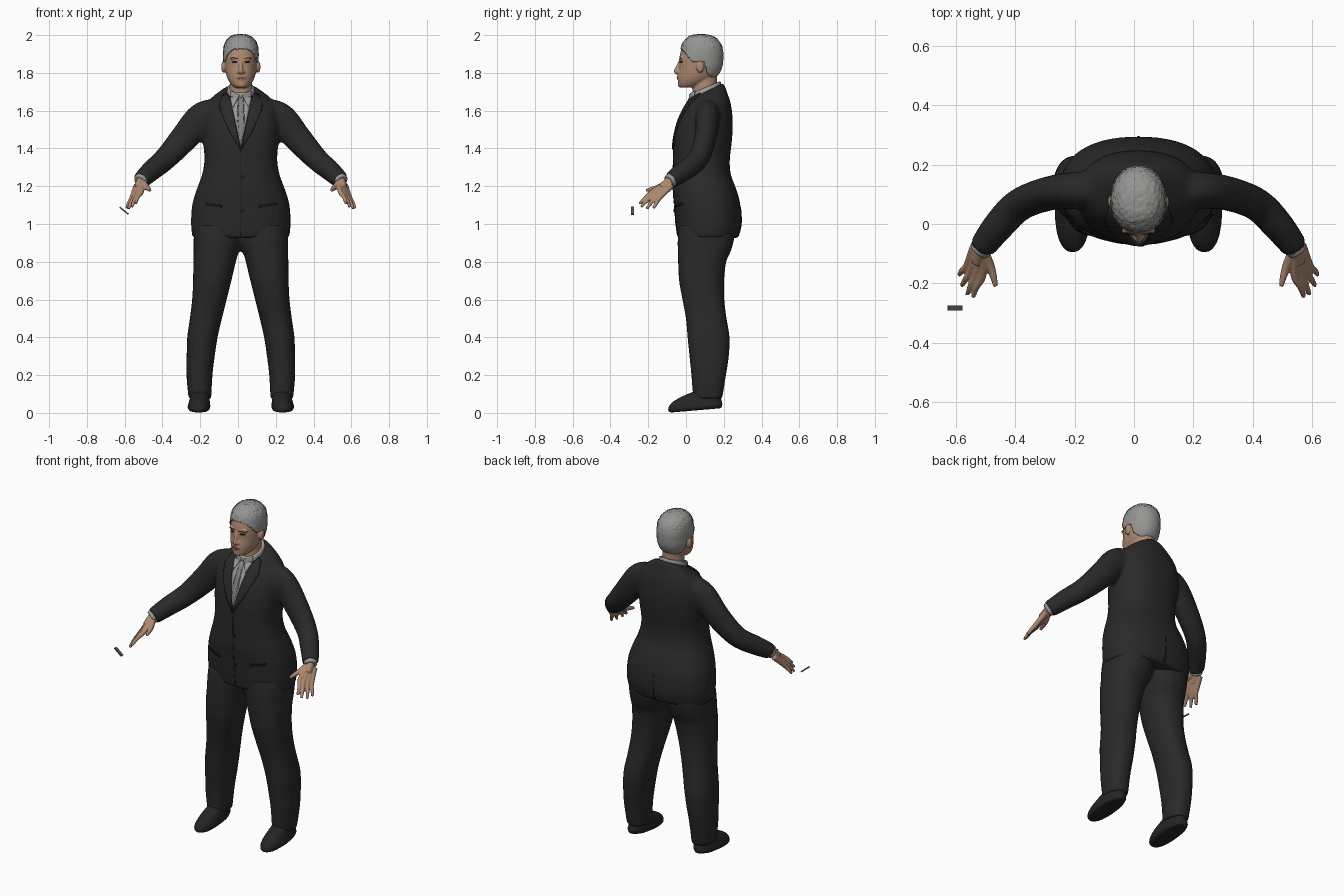
import bpy, bmesh, math, random
from mathutils import Vector, Matrix
from mathutils.bvhtree import BVHTree

random.seed(4)
CX = 0.015  # body centre line
if "Cube" in bpy.data.objects:
    bpy.data.objects.remove(bpy.data.objects["Cube"])


def material(name, r, g, b):
    m = bpy.data.materials.new(name)
    m.use_nodes = True
    m.diffuse_color = (r, g, b, 1)
    node = m.node_tree.nodes["Principled BSDF"]
    node.inputs["Base Color"].default_value = (r, g, b, 1)
    node.inputs["Roughness"].default_value = 0.8
    return m


SUIT = material("charcoal cloth", .022, .022, .022)
SHOE = material("dark leather", .018, .018, .018)
SKIN = material("skin", .42, .25, .165)
HAIR = material("grey hair", .3, .3, .29)
SHIRT = material("grey shirt", .32, .32, .31)
TIE = material("grey tie", .22, .22, .215)
DARK = material("dark trim", .01, .01, .01)
BROW = material("brown brow", .06, .035, .025)
LIPS = material("lips", .25, .11, .08)
METAL = material("grey plate", .1, .1, .1)


def spline(pts, steps=5):
    """Smooth the key sections with a Catmull-Rom curve."""
    out = []
    for i in range(len(pts) - 1):
        a, b, c, d = (pts[max(0, min(len(pts) - 1, i + k))] for k in (-1, 0, 1, 2))
        for j in range(steps):
            t = j / steps
            out.append([.5 * (2 * q + (r - p) * t + (2 * p - 5 * q + 4 * r - s) * t * t
                              + (3 * q - p - 3 * r + s) * t ** 3)
                        for p, q, r, s in zip(a, b, c, d)])
    return out + [list(pts[-1])]


def skin_rings(bm, rings):
    loops = [[bm.verts.new(p) for p in ring] for ring in rings]
    n = len(loops[0])
    faces = [bm.faces.new((a[i], a[(i + 1) % n], b[(i + 1) % n], b[i]))
             for a, b in zip(loops, loops[1:]) for i in range(n)]
    faces += [bm.faces.new(loops[0][::-1]), bm.faces.new(loops[-1])]
    bmesh.ops.recalc_face_normals(bm, faces=faces)


def loft(bm, keys, power=2.3, n=32):
    """Stack rounded sections: z, centre x, half width, front y, back y, tilt."""
    rings = []
    for z, xc, w, y0, y1, tilt in spline(keys):
        ring = []
        for i in range(n):
            c, s = math.cos(math.tau * i / n), math.sin(math.tau * i / n)
            dx = w * math.copysign(abs(c) ** (2 / power), c)
            dy = (y1 - y0) / 2 * math.copysign(abs(s) ** (2 / power), s)
            ring.append((CX + xc + dx, (y0 + y1) / 2 + dy, z + tilt * dy))
        rings.append(ring)
    skin_rings(bm, rings)


def tube(bm, keys, side=1, ref=(0, 1, 0), n=16):
    """Sweep an oval along a path: x, y, z, radius along ref, other radius."""
    pts = spline(keys)
    pos = [Vector((CX + side * p[0], p[1], p[2])) for p in pts]
    rings = []
    for i, p in enumerate(pts):
        t = (pos[min(i + 1, len(pos) - 1)] - pos[max(i - 1, 0)]).normalized()
        a = Vector(ref)
        a = (a - t * a.dot(t)).normalized()
        b = t.cross(a)
        rings.append([pos[i] + a * p[3] * math.cos(math.tau * k / n)
                      + b * p[4] * math.sin(math.tau * k / n) for k in range(n)])
    skin_rings(bm, rings)


def ball(bm, x, y, z, sx, sy, sz):
    m = Matrix.Translation((CX + x, y, z)) @ Matrix.Diagonal((sx, sy, sz, 1))
    bmesh.ops.create_uvsphere(bm, u_segments=20, v_segments=12, radius=1, matrix=m)


def finish(bm, name, mat, voxel=0, smooth=0):
    """Turn the overlapping volumes into one continuous smooth surface."""
    mesh = bpy.data.meshes.new(name)
    bm.to_mesh(mesh)
    bm.free()
    ob = bpy.data.objects.new(name, mesh)
    bpy.context.collection.objects.link(ob)
    if voxel:
        m = ob.modifiers.new("merge", 'REMESH')
        m.mode, m.voxel_size = 'VOXEL', voxel
        if smooth:
            m = ob.modifiers.new("relax", 'SMOOTH')
            m.factor, m.iterations = .5, smooth
        dg = bpy.context.evaluated_depsgraph_get()
        ob.data = bpy.data.meshes.new_from_object(ob.evaluated_get(dg))
        ob.modifiers.clear()
    ob.data.materials.clear()
    ob.data.materials.append(mat)
    ob.data.shade_smooth()
    return ob


def tree(ob):
    bm = bmesh.new()
    bm.from_mesh(ob.data)
    return BVHTree.FromBMesh(bm)


def patch(name, outline, mat, targets, lift=.003, back=False):
    """Lay a thin plate with an x, z outline on the surface beneath it."""
    bm = bmesh.new()
    face = bm.faces.new([bm.verts.new((CX + x, 0, z)) for x, z in outline])
    bmesh.ops.triangulate(bm, faces=[face])
    bmesh.ops.subdivide_edges(bm, edges=bm.edges[:], cuts=6, use_grid_fill=True)
    d = Vector((0, -1 if back else 1, 0))
    for v in bm.verts:
        start = v.co - d
        hits = [h for h in (t.ray_cast(start, d) for t in targets) if h[0]]
        hit = min(hits, key=lambda h: h[3]) if hits else targets[0].find_nearest(v.co)
        v.co = hit[0] + hit[1] * lift
    bmesh.ops.recalc_face_normals(bm, faces=bm.faces[:])
    ob = finish(bm, name, mat)
    m = ob.modifiers.new("thickness", 'SOLIDIFY')
    m.thickness, m.offset = lift * 1.8, 0
    return ob


def disc(x, z, rx, rz):
    return [(x + rx * math.cos(math.tau * i / 12), z + rz * math.sin(math.tau * i / 12))
            for i in range(12)]


# Jacket: torso and both sleeves
bm = bmesh.new()
loft(bm, [(.925, 0, .256, -.045, .275, 0), (1.0, 0, .264, -.055, .294, 0), (1.1, 0, .258, -.062, .288, 0),
          (1.18, 0, .235, -.07, .268, 0), (1.26, 0, .206, -.07, .238, 0), (1.34, 0, .193, -.068, .232, 0),
          (1.44, 0, .2, -.064, .243, 0), (1.54, 0, .205, -.042, .248, 0), (1.62, 0, .19, -.012, .238, .1),
          (1.67, 0, .15, .012, .218, .25), (1.705, 0, .09, .026, .2, .48)])
for s in (-1, 1):
    tube(bm, [(.13, .115, 1.6, .06, .068), (.21, .113, 1.56, .063, .082), (.3, .103, 1.455, .058, .075),
              (.4, .065, 1.345, .055, .062), (.47, -.005, 1.285, .053, .056),
              (.528, -.08, 1.232, .044, .047)], s)
jacket = finish(bm, "jacket", SUIT, .011, 6)

# Trousers: two legs meeting at the hips
bm = bmesh.new()
for s in (-1, 1):
    loft(bm, [(z, s * (a + b) / 2, (b - a) / 2, y0, y1, 0) for z, a, b, y0, y1 in (
        (1.0, -.02, .245, -.035, .26), (.92, -.008, .25, -.044, .255), (.85, .012, .25, -.043, .235),
        (.8, .026, .252, -.042, .213), (.7, .05, .253, -.037, .202), (.6, .075, .258, -.019, .203),
        (.5, .1, .27, -.001, .215), (.4, .123, .284, .008, .231), (.3, .138, .287, .018, .227),
        (.2, .15, .288, .028, .212), (.075, .157, .277, .038, .192))])
finish(bm, "trousers", SUIT, .011, 5)

# Shoes
for s, label in ((1, "left"), (-1, "right")):
    bm = bmesh.new()
    loft(bm, [(.013, s * .222, .05, -.086, .186, .085), (.03, s * .222, .06, -.096, .193, .085),
              (.052, s * .22, .057, -.078, .193, 0), (.08, s * .218, .051, -.015, .187, -.1),
              (.115, s * .216, .045, .045, .18, 0)])
    finish(bm, label + "_shoe", SHOE, .007, 2)

# Head, nose, ears and neck
skull = [(1.722, .032, -.03, .05), (1.735, .048, -.04, .08), (1.76, .066, -.043, .13),
         (1.79, .077, -.043, .165), (1.83, .084, -.037, .185), (1.87, .086, -.036, .19),
         (1.91, .086, -.029, .19), (1.95, .077, -.014, .177), (1.98, .052, .015, .145), (1.992, .02, .05, .1)]
bm = bmesh.new()
loft(bm, [(z, 0, w, a, b, 0) for z, w, a, b in skull], 2.1)
loft(bm, [(1.65, 0, .075, .035, .18, .3), (1.72, 0, .06, .035, .165, .2), (1.79, 0, .058, .04, .165, 0)], 2)
tube(bm, [(0, -.03, 1.868, .007, .008), (0, -.04, 1.84, .009, .009), (0, -.053, 1.81, .012, .011),
          (0, -.045, 1.8, .008, .012)])
ball(bm, 0, -.028, 1.738, .026, .016, .016)
ball(bm, 0, -.036, 1.776, .028, .012, .016)
for s in (-1, 1):
    ball(bm, s * .013, -.043, 1.805, .009, .011, .008)
    ball(bm, s * .092, .075, 1.832, .012, .021, .032)
    ball(bm, s * .033, -.022, 1.878, .026, .012, .007)
head = finish(bm, "head", SKIN, .005, 3)

# Cropped hair: a rough shell trimmed along the hairline
bm = bmesh.new()
loft(bm, [(z + max(0, z - 1.9) * .12, 0, w + .008, a - .005, b + .007, 0) for z, w, a, b in skull[2:]], 2.1)
hair = finish(bm, "hair", HAIR, .007, 1)
HAIRLINE = [(-.1, 1.93), (-.02, 1.925), (.03, 1.862), (.1, 1.858), (.112, 1.8), (.14, 1.775), (.3, 1.765)]


def hairline(y):
    for (a, za), (b, zb) in zip(HAIRLINE, HAIRLINE[1:]):
        if y <= b:
            return za + (zb - za) * (y - a) / (b - a)


bm = bmesh.new()
bm.from_mesh(hair.data)
bmesh.ops.delete(bm, geom=[f for f in bm.faces if f.calc_center_median().z
                           < hairline(f.calc_center_median().y)], context='FACES')
bm.normal_update()
for v in bm.verts:
    v.co += v.normal * random.uniform(-.0025, .003) * (1 if v.co.z > 1.93 else .35)
bm.to_mesh(hair.data)
bm.free()
m = hair.modifiers.new("thickness", 'SOLIDIFY')
m.thickness, m.offset = .008, -1

# Shirt collar band
bm = bmesh.new()
loft(bm, [(1.65, 0, .08, .022, .185, .5), (1.69, 0, .076, .022, .188, .48), (1.724, 0, .07, .024, .184, .42)], 2)
collar = finish(bm, "shirt_collar", SHIRT, .006, 1)

# Shirt front, tie, collar points, lapels and pockets
cloth = [tree(jacket), tree(collar)]
patch("shirt_front", [(-.055, 1.66), (0, 1.405), (.055, 1.66)], SHIRT, cloth, .002)
patch("tie", [(-.012, 1.67), (-.009, 1.635), (-.017, 1.52), (0, 1.42), (.017, 1.52), (.009, 1.635),
              (.012, 1.67)], TIE, cloth, .0035)
for s, label in ((1, "left"), (-1, "right")):
    def flip(pts):
        return [(s * x, z) for x, z in pts]
    patch(label + "_collar_point", flip([(.006, 1.682), (.05, 1.7), (.055, 1.66), (.04, 1.615)]),
          SHIRT, cloth, .0045)
    patch(label + "_lapel", flip([(.002, 1.395), (.052, 1.645), (.07, 1.69), (.098, 1.675), (.113, 1.63),
                                  (.095, 1.615), (.105, 1.595), (.062, 1.49)]), SUIT, cloth, .0045)
    patch(label + "_pocket", flip([(.1, 1.1), (.185, 1.112), (.185, 1.1), (.1, 1.088)]), DARK, cloth, .003)
patch("front_opening", [(-.002, 1.4), (.002, 1.4), (.002, .94), (-.002, .94)], DARK, cloth, .001)
patch("back_vent", [(-.001, 1.09), (.001, 1.09), (.007, .935), (-.007, .935)], DARK, cloth, .001, True)
for i, z in enumerate((1.25, 1.07)):
    patch("button_%d" % (i + 1), disc(.008, z, .01, .01), DARK, cloth, .003)

# Painted face
face = [tree(head)]
patch("mouth", [(-.024, 1.774), (-.006, 1.781), (.006, 1.781), (.024, 1.774), (0, 1.767)], LIPS, face, .001)
for s, label in ((1, "left"), (-1, "right")):
    patch(label + "_eye", disc(s * .034, 1.858, .014, .0055), DARK, face, .001)
    patch(label + "_eyebrow", [(s * .014, 1.876), (s * .04, 1.884), (s * .056, 1.876), (s * .04, 1.879),
                               (s * .014, 1.871)], BROW, face, .001)

# Hands with fingers, and shirt cuffs
FINGERS = [((.526, -.175, 1.172), (.545, -.212, 1.142), (.557, -.246, 1.108)),
           ((.545, -.168, 1.16), (.565, -.208, 1.123), (.576, -.237, 1.09)),
           ((.562, -.156, 1.148), (.583, -.187, 1.11), (.595, -.208, 1.08)),
           ((.577, -.14, 1.138), (.595, -.158, 1.108), (.604, -.172, 1.084))]
for s, label in ((1, "left"), (-1, "right")):
    bm = bmesh.new()
    tube(bm, [(.515, -.065, 1.243, .026, .026), (.532, -.09, 1.222, .024, .026),
              (.545, -.125, 1.19, .018, .026)], s, (1, 0, 0))
    for i, (knuckle, middle, tip) in enumerate(FINGERS):
        start = (.522 + .01 * i, -.09 + .005 * i, 1.226 - .007 * i)
        tube(bm, [(*start, .016, .016), (*knuckle, .0135, .0135), (*middle, .0105, .0105),
                  (*tip, .0075, .0075)], s, (1, 0, 0), 12)
    tube(bm, [(.522, -.09, 1.225, .018, .018), (.5, -.14, 1.197, .0155, .0155),
              (.488, -.178, 1.186, .012, .012), (.481, -.21, 1.178, .008, .008)], s, (1, 0, 0), 12)
    finish(bm, label + "_hand", SKIN, .0045, 2)
    bm = bmesh.new()
    tube(bm, [(.515, -.063, 1.244, .037, .039), (.536, -.09, 1.225, .036, .038)], s)
    finish(bm, label + "_cuff", SHIRT, .006, 1)

# Small plate floating by the right hand
bm = bmesh.new()
bmesh.ops.create_cube(bm, size=1, matrix=Matrix.Translation((-.603, -.283, 1.07))
                      @ Matrix.Rotation(.68, 4, 'Y') @ Matrix.Diagonal((.06, .018, .008, 1)))
finish(bm, "small_plate", METAL).data.shade_flat()
